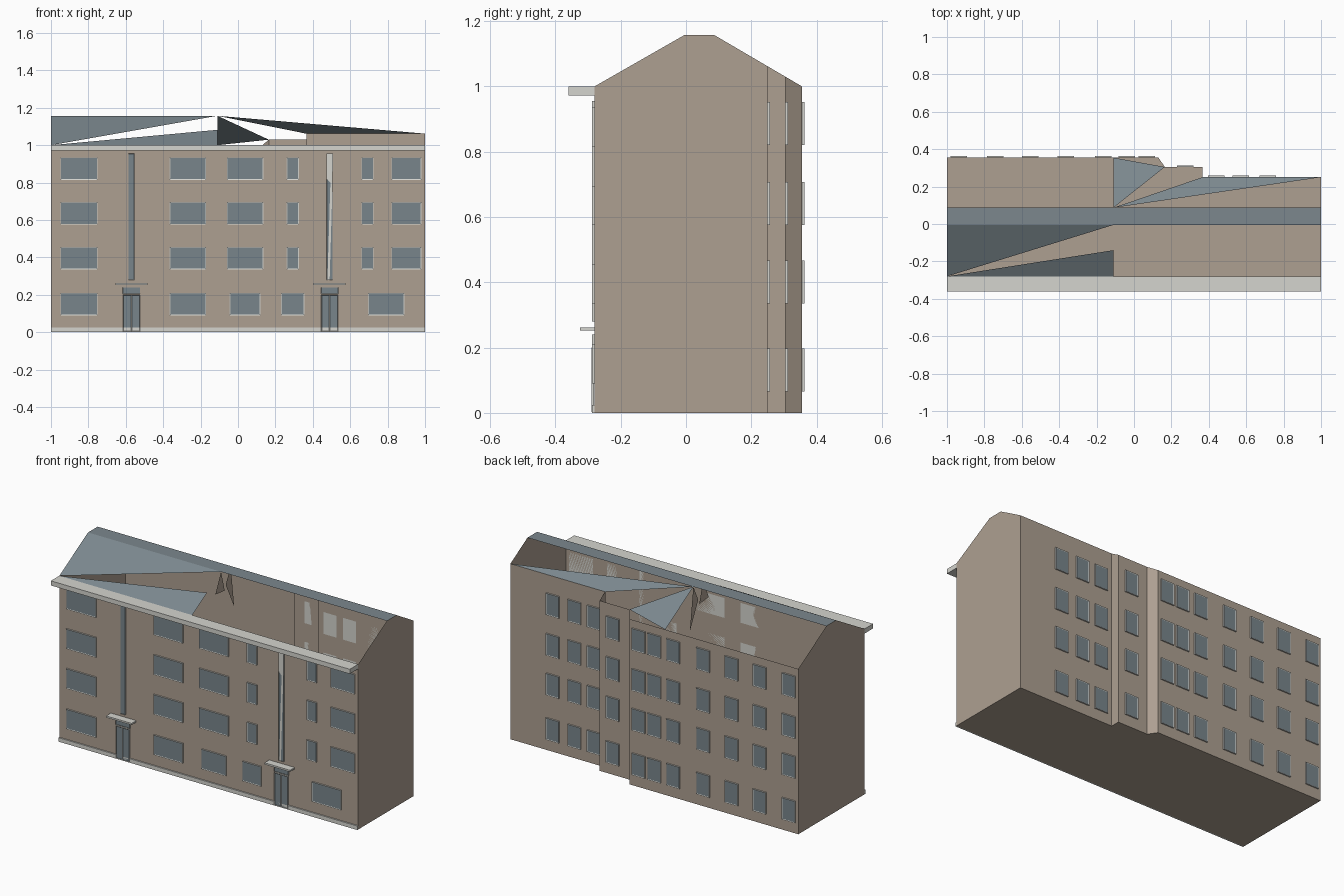
import bpy
import bmesh

cube = bpy.data.objects.get("Cube")
if cube:
    bpy.data.objects.remove(cube, do_unlink=True)


def material(name, r, g, b):
    m = bpy.data.materials.new(name)
    m.use_nodes = True
    m.diffuse_color = (r, g, b, 1)
    m.node_tree.nodes["Principled BSDF"].inputs["Base Color"].default_value = (r, g, b, 1)
    return m


WALL = material("tan plaster", 0.42, 0.35, 0.285)
TRIM = material("pale stone", 0.66, 0.66, 0.62)
GLASS = material("blue grey glass", 0.19, 0.235, 0.26)
ROOF = material("slate roof", 0.20, 0.245, 0.27)


def finish(name, bm, *mats):
    mesh = bpy.data.meshes.new(name)
    bm.to_mesh(mesh)
    bm.free()
    for m in mats:
        mesh.materials.append(m)
    obj = bpy.data.objects.new(name, mesh)
    bpy.context.collection.objects.link(obj)
    return obj


def polygons(name, mat, polys):
    bm = bmesh.new()
    for poly in polys:
        bm.faces.new([bm.verts.new(p) for p in poly])
    bmesh.ops.remove_doubles(bm, verts=bm.verts, dist=0.0005)
    return finish(name, bm, mat)


def box_mesh(x, y, z):
    bm = bmesh.new()
    bmesh.ops.create_cube(bm, size=1)
    for v in bm.verts:
        v.co = [(lo + hi) / 2 + c * (hi - lo) for c, (lo, hi) in zip(v.co, (x, y, z))]
    return bm


def box(name, mat, x, y, z):
    return finish(name, box_mesh(x, y, z), mat)


def window(name, x, z, wall_y, side, border=0.006):
    """Thin framed plate on a wall; side is -1 for front, 1 for back."""
    out = wall_y + side * 0.008
    bm = box_mesh(x, sorted((wall_y, out)), z)
    bm.normal_update()
    face = max(bm.faces, key=lambda f: f.normal.y * side)
    bmesh.ops.inset_region(bm, faces=[face], thickness=border, depth=-0.002)
    face.material_index = 1
    return finish(name, bm, TRIM, GLASS)


FRONT, EAVE, TOP = -0.28, 1.0, 1.157
R0, R1, BACK = -0.005, 0.087, 0.355


def back_height(y):
    return TOP - (TOP - EAVE) * (y - R1) / (BACK - R1)


# Walls: stepped back outline, front wall, gables and floor
outline = [(1, 0.25), (0.365, 0.25), (0.365, 0.305), (0.165, 0.305), (0.13, BACK), (-1, BACK)]
walls = []
for (ax, ay), (bx, by) in zip(outline, outline[1:]):
    walls.append([(ax, ay, 0), (bx, by, 0), (bx, by, back_height(by)), (ax, ay, back_height(ay))])
walls.append([(-1, FRONT, 0), (1, FRONT, 0), (1, FRONT, EAVE), (-1, FRONT, EAVE)])
for x, back in ((1, 0.25), (-1, BACK)):
    gable = [(x, FRONT, 0), (x, back, 0), (x, back, back_height(back)),
             (x, R1, TOP), (x, R0, TOP), (x, FRONT, EAVE)]
    walls.append(gable if x > 0 else gable[::-1])
walls.append([(-1, FRONT, 0)] + [(x, y, 0) for x, y in reversed(outline)] + [(1, FRONT, 0)])
polygons("building_walls", WALL, walls)

# Roof: flat ridge and the remaining open slope panels
PX = -0.11
polygons("roof_ridge", ROOF, [[(-1, R0, TOP), (1, R0, TOP), (1, R1, TOP), (-1, R1, TOP)]])
polygons("roof_front_panels", ROOF, [
    [(-1, FRONT, EAVE), (PX, R0, TOP), (-1, R0, TOP)],
    [(-1, FRONT, EAVE), (PX, FRONT, EAVE), (PX, -0.14, 1.082)]])
polygons("roof_back_panels", ROOF, [
    [(PX, R1, TOP), (0.165, 0.305, back_height(0.305)), (PX, BACK, EAVE)],
    [(PX, R1, TOP), (1, 0.25, back_height(0.25)), (0.365, 0.25, back_height(0.25))]])

# Hanging partition scraps beneath the ridge
polygons("partition_scraps", WALL, [
    [(PX, R0, TOP), (PX, -0.06, 1.04), (PX, 0.03, 1.03)],
    [(PX, R1, TOP), (PX, 0.04, 1.06), (PX, 0.12, 0.9)]])

# Front trim
box("front_cornice", TRIM, (-1, 1), (-0.36, FRONT), (0.972, 1.0))
box("front_plinth", TRIM, (-1, 1), (-0.288, FRONT), (0, 0.024))

# Front windows
upper = [(-0.95, -0.75), (-0.365, -0.17), (-0.06, 0.135), (0.26, 0.325), (0.66, 0.725), (0.82, 0.98)]
ground = [(-0.95, -0.75), (-0.365, -0.17), (-0.045, 0.12), (0.23, 0.355), (0.695, 0.89)]
for z in (0.335, 0.575, 0.815):
    for x in upper:
        window("front_window", x, (z, z + 0.12), FRONT, -1)
for x in ground:
    window("front_ground_window", x, (0.09, 0.21), FRONT, -1)

# Entrances with stairwell glazing and canopies
for cx in (-0.57, 0.49):
    for side in (-1, 1):
        leaf = sorted((cx, cx + side * 0.045))
        window("door_leaf", leaf, (0.003, 0.2), FRONT - 0.002, -1, 0.004)
    window("door_transom", (cx - 0.047, cx + 0.047), (0.205, 0.24), FRONT, -1, 0.003)
    box("door_canopy", TRIM, (cx - 0.085, cx + 0.085), (-0.325, FRONT), (0.252, 0.262))
    window("stairwell_window", (cx - 0.016, cx + 0.016), (0.28, 0.955), FRONT, -1, 0.002)

# Pale wedge across the left stairwell glazing
polygons("stairwell_wedge", TRIM, [
    [(0.478, -0.2895, 0.28), (0.49, -0.2895, 0.28), (0.506, -0.2895, 0.82),
     (0.508, -0.2895, 0.955), (0.474, -0.2895, 0.955), (0.474, -0.2895, 0.82),
     (0.494, -0.2895, 0.8)]])

# Back windows on each stepped section
sections = [(BACK, (0.068, -0.038, -0.165, -0.365, -0.555, -0.743, -0.938)),
            (0.305, (0.275,)),
            (0.25, (0.715, 0.57, 0.44))]
for y, centres in sections:
    for cx in centres:
        for z in (0.065, 0.335, 0.575, 0.82):
            window("back_window", (cx - 0.044, cx + 0.044), (z, z + 0.132), y, 1)
